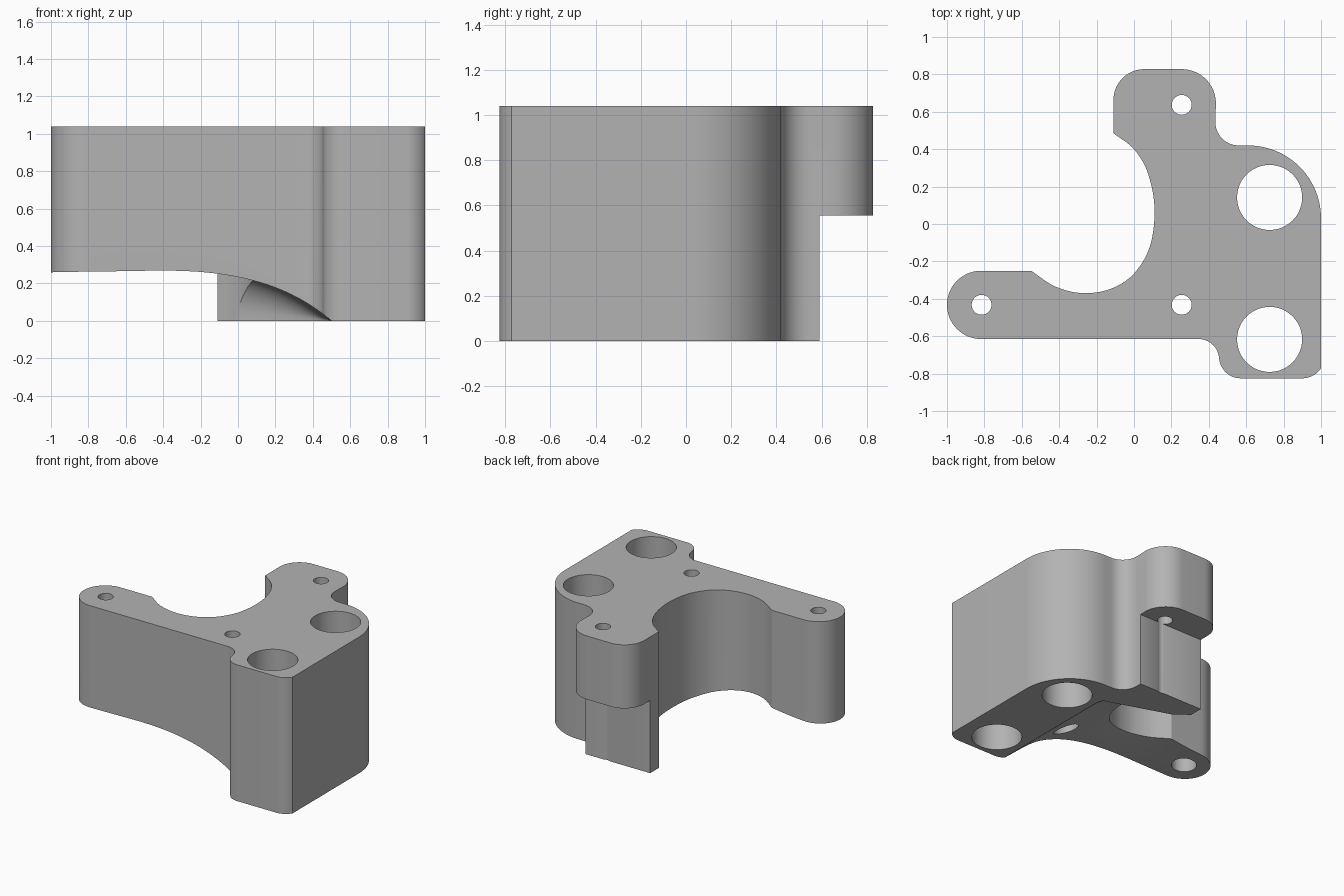
import bpy, bmesh, math
from mathutils import Vector

cube = bpy.data.objects.get("Cube")
if cube:
    bpy.data.objects.remove(cube, do_unlink=True)

HEIGHT = 1.04

grey = bpy.data.materials.new("plain_grey")
grey.use_nodes = True
colour = (0.45, 0.45, 0.45, 1)
grey.diffuse_color = colour
grey.node_tree.nodes["Principled BSDF"].inputs["Base Color"].default_value = colour


def make_object(name, bm):
    bmesh.ops.recalc_face_normals(bm, faces=bm.faces)
    mesh = bpy.data.meshes.new(name)
    bm.to_mesh(mesh)
    bm.free()
    mesh.materials.append(grey)
    obj = bpy.data.objects.new(name, mesh)
    bpy.context.collection.objects.link(obj)
    return obj


def arc(cx, cy, r, start, end, steps=14):
    angles = [math.radians(start + (end - start) * i / steps) for i in range(steps + 1)]
    return [(cx + r * math.cos(a), cy + r * math.sin(a)) for a in angles]


def smooth_path(points, steps=5):
    """Catmull-Rom curve through the points."""
    p = [Vector(q) for q in points]
    p = [2 * p[0] - p[1]] + p + [2 * p[-1] - p[-2]]
    out = []
    for a, b, c, d in zip(p, p[1:], p[2:], p[3:]):
        for i in range(steps):
            t = i / steps
            out.append(tuple(0.5 * (2 * b + (c - a) * t + (2 * a - 5 * b + 4 * c - d) * t ** 2
                                    + (3 * b - a - 3 * c + d) * t ** 3)))
    return out + [tuple(p[-2])]


def extrude(name, outline, bottom, top):
    bm = bmesh.new()
    face = bm.faces.new([bm.verts.new((x, y, bottom)) for x, y in outline])
    new = bmesh.ops.extrude_face_region(bm, geom=[face])["geom"]
    verts = [v for v in new if isinstance(v, bmesh.types.BMVert)]
    bmesh.ops.translate(bm, verts=verts, vec=(0, 0, top - bottom))
    return make_object(name, bm)


# Bracket plan: arm end, foot, rounded shoulder, tab, open bore
bore = smooth_path([(-.11, .485), (0, .4), (.075, .27), (.11, .08), (.085, -.12),
                    (0, -.265), (-.12, -.345), (-.27, -.37), (-.42, -.335), (-.55, -.25)])
outline = (arc(-.8175, -.4325, .1825, 90, 270, 28)
           + arc(.345, -.725, .11, 90, 0)
           + arc(.57, -.71, .115, 180, 270)
           + arc(.9, -.705, .12, 270, 326.4)
           + arc(.61, .03, .39, 0, 90, 24)
           + arc(.56, .545, .125, 270, 180)
           + arc(.255, .645, .183, 0, 90)
           + arc(.055, .663, .165, 90, 180)
           + bore)
bracket = extrude("bracket", outline, 0, HEIGHT)


# Arched hollow under the arm, closed by a rounded slanting wall
def underside(x, y):
    arch = .262 * (1 - abs((x + .65) / 1.15) ** 3.7)
    bowl = .07 * math.exp(-((x + .3) ** 2 + (y + .1) ** 2) / .12)
    return arch + bowl * min(1, (.5 - x) * 3)


def make_hollow():
    sections = [(-1, 1, 0)] + [(-.9 + .1 * i, 1, max(0, i - 5) / 5) for i in range(10)]
    for i in range(9):
        a = math.radians(90 * i / 8)
        sections.append((.08 + .156 * math.sin(a), math.cos(a), 1))
    xs = [-1.2 + 1.7 * i / 40 for i in range(41)]
    bm = bmesh.new()
    rings = []
    for y0, scale, skew in sections:
        ring = []
        for x in xs:
            y = y0 + .335 * (.5 - x) * skew
            ring.append(bm.verts.new((x, y, scale * underside(x, y))))
        for x in (xs[-1], xs[0]):
            ring.append(bm.verts.new((x, y0 + .335 * (.5 - x) * skew, -.2)))
        rings.append(ring)
    for r, s in zip(rings, rings[1:]):
        for i in range(len(r)):
            j = (i + 1) % len(r)
            bm.faces.new((r[i], r[j], s[j], s[i]))
    bm.faces.new(rings[0])
    bm.faces.new(rings[-1])
    bmesh.ops.triangulate(bm, faces=bm.faces)
    return make_object("hollow_cutter", bm)


cutters = [make_hollow()]

# Step under the rear tab
step = [(-.5, .59), (.8, .59), (.8, 1.2), (-.5, 1.2)]
cutters.append(extrude("tab_step_cutter", step, -.2, .555))

# Large bores, screw holes and wider recesses below two of them
holes = [(.725, .142, .174, 2), (.725, -.617, .174, 2),
         (.255, .637, .053, 2), (.255, -.432, .053, 2), (-.815, -.432, .053, 2),
         (.255, -.432, .087, .8), (-.815, -.432, .087, .8)]
for x, y, r, top in holes:
    cutters.append(extrude("hole_cutter", arc(x, y, r, 0, 360, 48)[:-1], -.3, top))

for cutter in cutters:
    cutter.hide_render = True
    cutter.hide_viewport = True
    mod = bracket.modifiers.new(cutter.name, "BOOLEAN")
    mod.operation = "DIFFERENCE"
    mod.solver = "EXACT"
    mod.object = cutter

# Apply the cuts and remove the helpers
graph = bpy.context.evaluated_depsgraph_get()
result = bpy.data.meshes.new_from_object(bracket.evaluated_get(graph))
bracket.modifiers.clear()
bracket.data = result
for cutter in cutters:
    bpy.data.objects.remove(cutter, do_unlink=True)

bpy.ops.object.select_all(action="DESELECT")
bracket.select_set(True)
bpy.context.view_layer.objects.active = bracket
bpy.ops.object.shade_smooth_by_angle(angle=math.radians(30))
